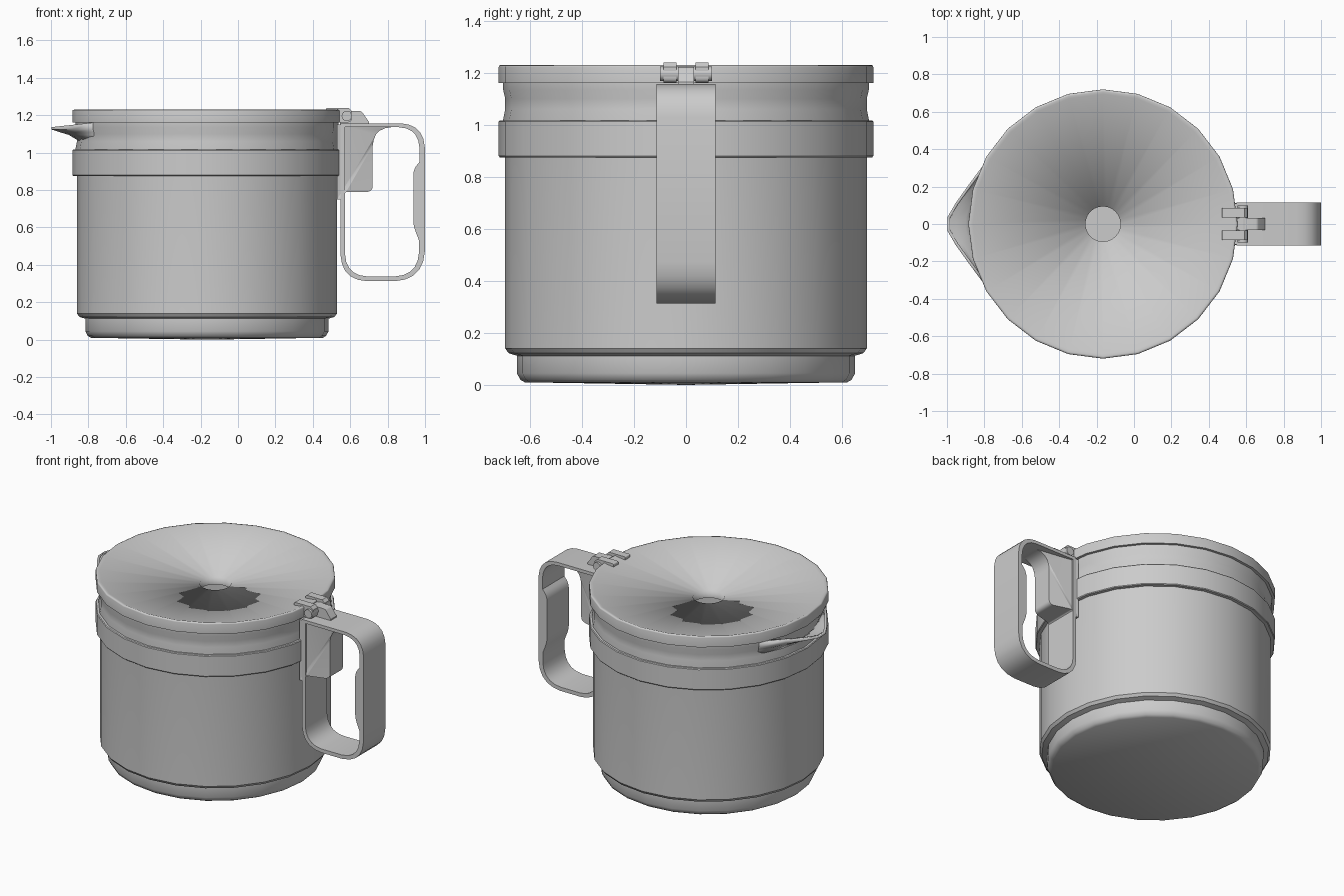
import bpy, bmesh, math
from mathutils import Matrix, Vector

if "Cube" in bpy.data.objects:
    bpy.data.objects.remove(bpy.data.objects["Cube"])

CX = -0.166   # axis of the jar
SIDES = 24


def finish(bm, name, angle=35, recalc=True):
    bmesh.ops.remove_doubles(bm, verts=bm.verts, dist=0.0003)
    if recalc:
        bmesh.ops.recalc_face_normals(bm, faces=bm.faces)
    me = bpy.data.meshes.new(name)
    bm.to_mesh(me)
    bm.free()
    ob = bpy.data.objects.new(name, me)
    bpy.context.collection.objects.link(ob)
    bpy.ops.object.select_all(action='DESELECT')
    ob.select_set(True)
    bpy.context.view_layer.objects.active = ob
    bpy.ops.object.shade_smooth_by_angle(angle=math.radians(angle))
    return ob


def lathe(name, profile, closed=False, angle=35):
    """Revolve (radius, z) points around the jar axis."""
    bm = bmesh.new()
    rings = [[bm.verts.new((CX + r * math.cos(2 * math.pi * k / SIDES),
                            r * math.sin(2 * math.pi * k / SIDES), z))
              for k in range(SIDES)] for r, z in profile]
    pairs = list(zip(rings, rings[1:])) + ([(rings[-1], rings[0])] if closed else [])
    for a, b in pairs:
        for k in range(SIDES):
            n = (k + 1) % SIDES
            bm.faces.new((a[k], a[n], b[n], b[k]))
    return finish(bm, name, angle)


def rounded(points, steps=5):
    """Round the corners of an (x, z, radius) outline."""
    out = []
    for i, (x, z, r) in enumerate(points):
        p = Vector((x, z))
        if r == 0:
            out.append(p)
            continue
        a = p + (Vector(points[i - 1][:2]) - p).normalized() * r
        b = p + (Vector(points[(i + 1) % len(points)][:2]) - p).normalized() * r
        c = p * 0.9 + (a + b) * 0.05
        for s in range(steps + 1):
            t = s / steps
            out.append(a * (1 - t) ** 2 + c * 2 * t * (1 - t) + b * t * t)
    return out


def prism(name, outlines, half, y=0, taper=None):
    """Extrude x-z outlines (first outer, rest holes) along y."""
    cu = bpy.data.curves.new(name, 'CURVE')
    cu.dimensions, cu.fill_mode, cu.extrude = '2D', 'BOTH', half
    for pts in outlines:
        sp = cu.splines.new('POLY')
        pts = rounded(pts)
        sp.points.add(len(pts) - 1)
        for q, p in zip(sp.points, pts):
            q.co = (p.x, p.y, 0, 1)
        sp.use_cyclic_u = True
    tmp = bpy.data.objects.new(name + "_curve", cu)
    me = bpy.data.meshes.new_from_object(tmp)
    bm = bmesh.new()
    bm.from_mesh(me)
    bpy.data.objects.remove(tmp)
    bpy.data.curves.remove(cu)
    bpy.data.meshes.remove(me)
    bm.transform(Matrix.Translation((0, y, 0)) @ Matrix.Rotation(math.pi / 2, 4, 'X'))
    if taper:
        for v in bm.verts:
            v.co.y *= taper(v.co.x)
    return finish(bm, name)


# Jar: stepped foot, straight wall, slightly waisted neck, thin inner wall
lathe("jar", [(0, 0.0), (0.62, 0.01), (0.637, 0.02), (0.65, 0.045), (0.65, 0.112),
              (0.682, 0.122), (0.695, 0.14), (0.695, 0.88), (0.703, 1.02),
              (0.695, 1.06), (0.695, 1.1), (0.703, 1.135), (0.703, 1.165),
              (0.68, 1.165), (0.68, 0.14), (0.63, 0.1), (0.62, 0.03), (0, 0.025)])

# Collar around the jar
lathe("collar", [(0.69, 0.875), (0.716, 0.875), (0.72, 0.88), (0.72, 1.012),
                 (0.716, 1.017), (0.69, 1.017)], closed=True)

# Lid: dished funnel with a central hole
lathe("lid", [(0.094, 1.11), (0.094, 1.16), (0.695, 1.225), (0.708, 1.23), (0.718, 1.228),
              (0.72, 1.222), (0.72, 1.16), (0.675, 1.16), (0.675, 1.2), (0.115, 1.13),
              (0.115, 1.11)], closed=True, angle=86)

# Pouring spout: rows from the neck out to the lip
half_lip = [(-0.78, 0.35), (-0.88, 0.215), (-0.955, 0.11), (-0.998, 0.035)]
lip = half_lip + [(x, -y) for x, y in reversed(half_lip)]
rows = [(0, 1.065), (0.35, 1.095), (0.7, 1.11), (1, 1.124), (1, None)]
bm = bmesh.new()
grid = []
for x, y in lip:
    p = Vector((x - CX, y))
    base = p.normalized() * 0.69
    col = []
    for s, z in rows:
        q = base.lerp(p, s)
        col.append(bm.verts.new((CX + q.x, q.y, z or 1.136 + (x + 1) * 0.11)))
    grid.append(col)
for a, b in zip(grid, grid[1:]):
    for j in range(len(rows) - 1):
        bm.faces.new((a[j], b[j], b[j + 1], a[j + 1]))
spout = finish(bm, "spout", 40, recalc=False)
wall = spout.modifiers.new("wall", 'SOLIDIFY')
wall.thickness, wall.offset = 0.015, -1

# Handle: rounded strap loop with a thicker grip
prism("handle", [
    [(0.548, 1.157, 0), (0.999, 1.157, 0.13), (0.999, 0.313, 0.16), (0.548, 0.313, 0.14)],
    [(0.572, 1.136, 0), (0.97, 1.136, 0.11), (0.97, 0.95, 0), (0.937, 0.91, 0.03),
     (0.937, 0.61, 0.03), (0.968, 0.53, 0), (0.968, 0.338, 0.13), (0.572, 0.338, 0.12)],
], 0.114)

# Block joining the handle to the jar, narrowing outwards
prism("handle_block", [
    [(0.53, 1.15, 0), (0.83, 1.15, 0), (0.83, 1.136, 0), (0.72, 1.136, 0.1),
     (0.72, 0.79, 0.03), (0.575, 0.79, 0.01), (0.555, 0.75, 0), (0.53, 0.75, 0)],
], 0.112, taper=lambda x: 1 - 0.4 * min(max((x - 0.57) / 0.15, 0), 1))

# Hinge: two lid lugs, a tongue on the handle and the pin
for side, y in (("front", -0.061), ("back", 0.061)):
    prism("hinge_lug_" + side, [
        [(0.47, 1.2, 0), (0.47, 1.24, 0.01), (0.59, 1.24, 0), (0.608, 1.222, 0),
         (0.608, 1.162, 0.02), (0.53, 1.162, 0)]], 0.025, y)
prism("hinge_tongue", [
    [(0.545, 1.15, 0), (0.545, 1.222, 0.02), (0.66, 1.222, 0.01), (0.7, 1.165, 0),
     (0.7, 1.15, 0)]], 0.031)
bm = bmesh.new()
bmesh.ops.create_cone(bm, cap_ends=True, segments=16, radius1=0.028, radius2=0.028, depth=0.2,
                      matrix=Matrix.Translation((0.582, 0, 1.196)) @ Matrix.Rotation(math.pi / 2, 4, 'X'))
finish(bm, "hinge_pin")
